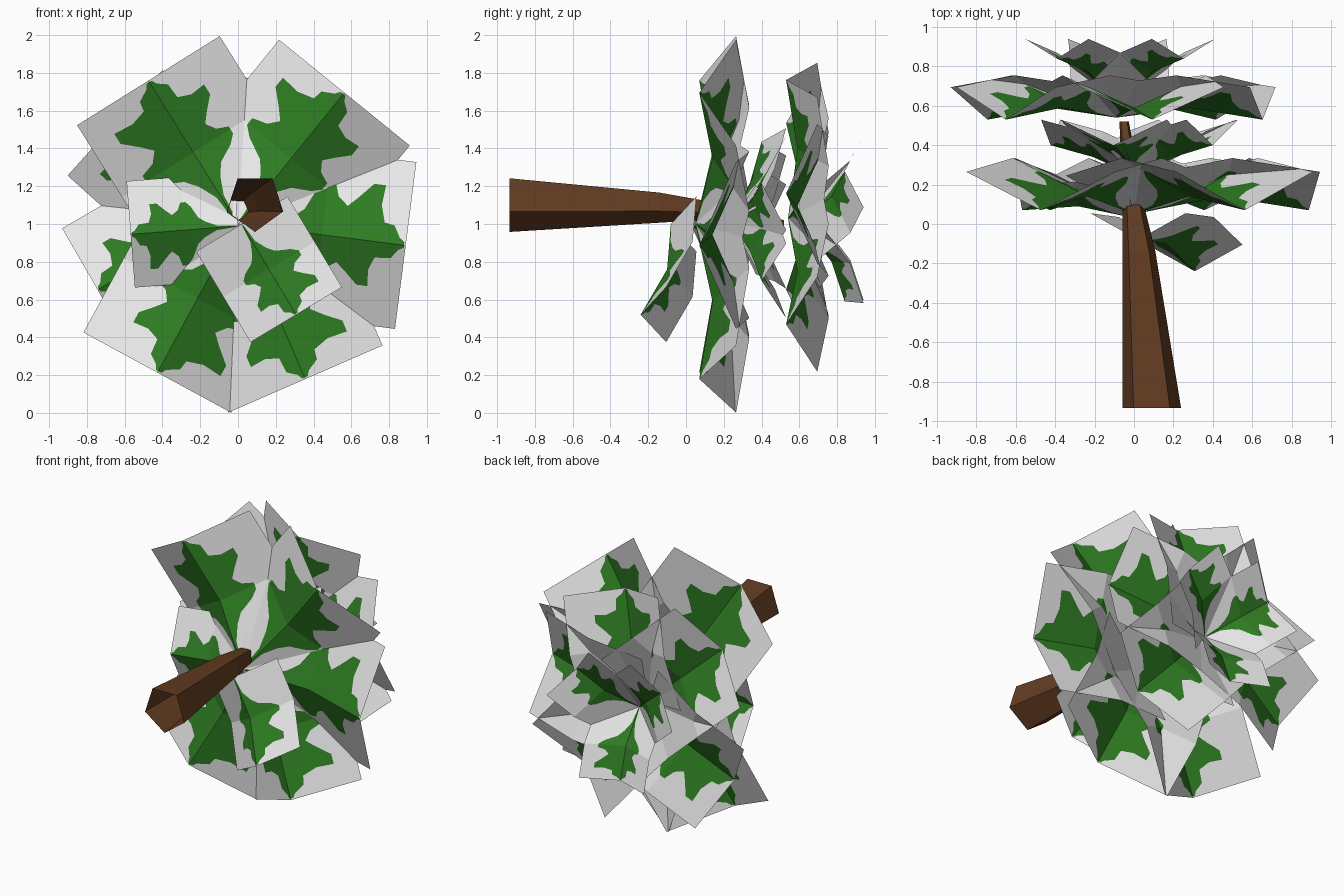
import bpy
import math
from mathutils import Vector
from mathutils.geometry import delaunay_2d_cdt

if "Cube" in bpy.data.objects:
    bpy.data.objects.remove(bpy.data.objects["Cube"])


def material(name, rgb):
    m = bpy.data.materials.new(name)
    m.diffuse_color = (*rgb, 1.0)
    m.use_nodes = True
    m.node_tree.nodes["Principled BSDF"].inputs["Base Color"].default_value = m.diffuse_color
    return m


GREY = material("pale grey card", (0.8, 0.8, 0.8))
GREEN = material("leaf green", (0.027, 0.2, 0.016))
BROWN = material("bark brown", (0.125, 0.046, 0.016))


def make_object(name, verts, faces, mats, indices=None):
    me = bpy.data.meshes.new(name)
    me.from_pydata(verts, [], faces)
    for m in mats:
        me.materials.append(m)
    if indices:
        me.polygons.foreach_set("material_index", indices)
    me.update()
    ob = bpy.data.objects.new(name, me)
    bpy.context.collection.objects.link(ob)
    return ob


# Trunk: open five-sided tapering tube lying along y (y, centre x, centre z, radius)
rings = [(-0.935, 0.09, 1.115, 0.157), (-0.14, 0.025, 1.095, 0.088),
         (0.07, 0.0, 1.08, 0.06), (0.52, -0.05, 1.0, 0.025)]
tv, tf = [], []
for y, cx, cz, r in rings:
    for k in range(5):
        a = math.radians(-90 + 72 * k)
        tv.append((cx + r * math.cos(a), y, cz + r * math.sin(a)))
for i in range(len(rings) - 1):
    for k in range(5):
        j = (k + 1) % 5
        tf.append((i * 5 + k, i * 5 + j, i * 5 + 5 + j, i * 5 + 5 + k))
make_object("trunk", tv, tf, [BROWN])

# Lobed leaf outline on a unit card: u runs along the midrib, v across it
half = [(0.02, 0.008), (0.2, 0.025), (0.31, 0.08), (0.38, 0.14), (0.44, 0.27),
        (0.49, 0.33), (0.54, 0.33), (0.57, 0.24), (0.63, 0.19), (0.69, 0.25),
        (0.77, 0.34), (0.84, 0.34), (0.83, 0.22), (0.86, 0.12), (0.92, 0.11),
        (0.96, 0.04), (0.99, 0.02)]
outline = half + [(0.96 * u if u < 0.9 else u, -0.79 * v) for u, v in reversed(half)]


def inside(u, v):
    hit = False
    for (u1, v1), (u2, v2) in zip(outline, outline[1:] + outline[:1]):
        if (v1 > v) != (v2 > v) and u < u1 + (v - v1) * (u2 - u1) / (v2 - v1):
            hit = not hit
    return hit


# Cut the card pattern once: border, two fold lines and the leaf outline
grid = [(u, v) for u in (0, 0.5, 1) for v in (-0.5, 0, 0.5)]
edges = [(0, 1), (1, 2), (2, 5), (5, 8), (8, 7), (7, 6), (6, 3), (3, 0),
         (1, 4), (4, 7), (3, 4), (4, 5)]
n = len(outline)
edges += [(9 + i, 9 + (i + 1) % n) for i in range(n)]
cdt = delaunay_2d_cdt([Vector(p) for p in grid + outline], edges, [], 0, 1e-5)
card_uv, card_faces = cdt[0], cdt[2]
card_mats = []
for f in card_faces:
    c = sum((card_uv[i] for i in f), Vector((0, 0))) / len(f)
    card_mats.append(1 if inside(c.x, c.y) else 0)


def leaf(name, base, angle, run, width, rise, y_base, y_mid, y_tip):
    """Folded card growing out from the trunk; sides lifted by rise along y."""
    a = math.radians(angle)
    dx, dz = math.cos(a), math.sin(a)
    verts = []
    for p in card_uv:
        u, v = p.x, p.y
        if u < 0.5:
            y = y_base + (y_mid - y_base) * u * 2
        else:
            y = y_mid + (y_tip - y_mid) * (u * 2 - 1)
        verts.append((base[0] + dx * run * u - dz * width * v,
                      y + rise * 2 * abs(v),
                      base[1] + dz * run * u + dx * width * v))
    make_object(name, verts, card_faces, [GREY, GREEN], card_mats)


# Two low leaves nearest the trunk base
leaf("low_leaf_right", (0.02, 1.0), -59, 0.56, 0.565, 0.135, -0.08, -0.10, -0.24)
leaf("low_leaf_left", (0.0, 0.99), 184.5, 0.57, 0.565, 0.125, 0.03, 0.09, 0.07)

# Whorls: name, base, angles, length, width, side lift, y of base, middle and tip
whorls = [
    ("large_leaf", (0.0, 1.0), (122, 51, -7.3, -66.5, -118.5), 0.895, 0.89, 0.195, 0.05, 0.14, 0.07),
    ("inner_leaf", (0.01, 1.01), (28, 105, 190, 315), 0.44, 0.56, 0.13, 0.24, 0.34, 0.40),
    ("upper_leaf", (-0.09, 1.03), (10, 76, 138, 210, 312), 0.755, 0.75, 0.165, 0.54, 0.59, 0.53),
    ("top_leaf", (-0.07, 1.01), (40, 140, 268), 0.42, 0.50, 0.10, 0.61, 0.77, 0.84),
]
for name, base, angles, run, width, rise, y0, y1, y2 in whorls:
    for i, ang in enumerate(angles):
        leaf(f"{name}_{i + 1}", base, ang, run, width, rise, y0, y1, y2)
